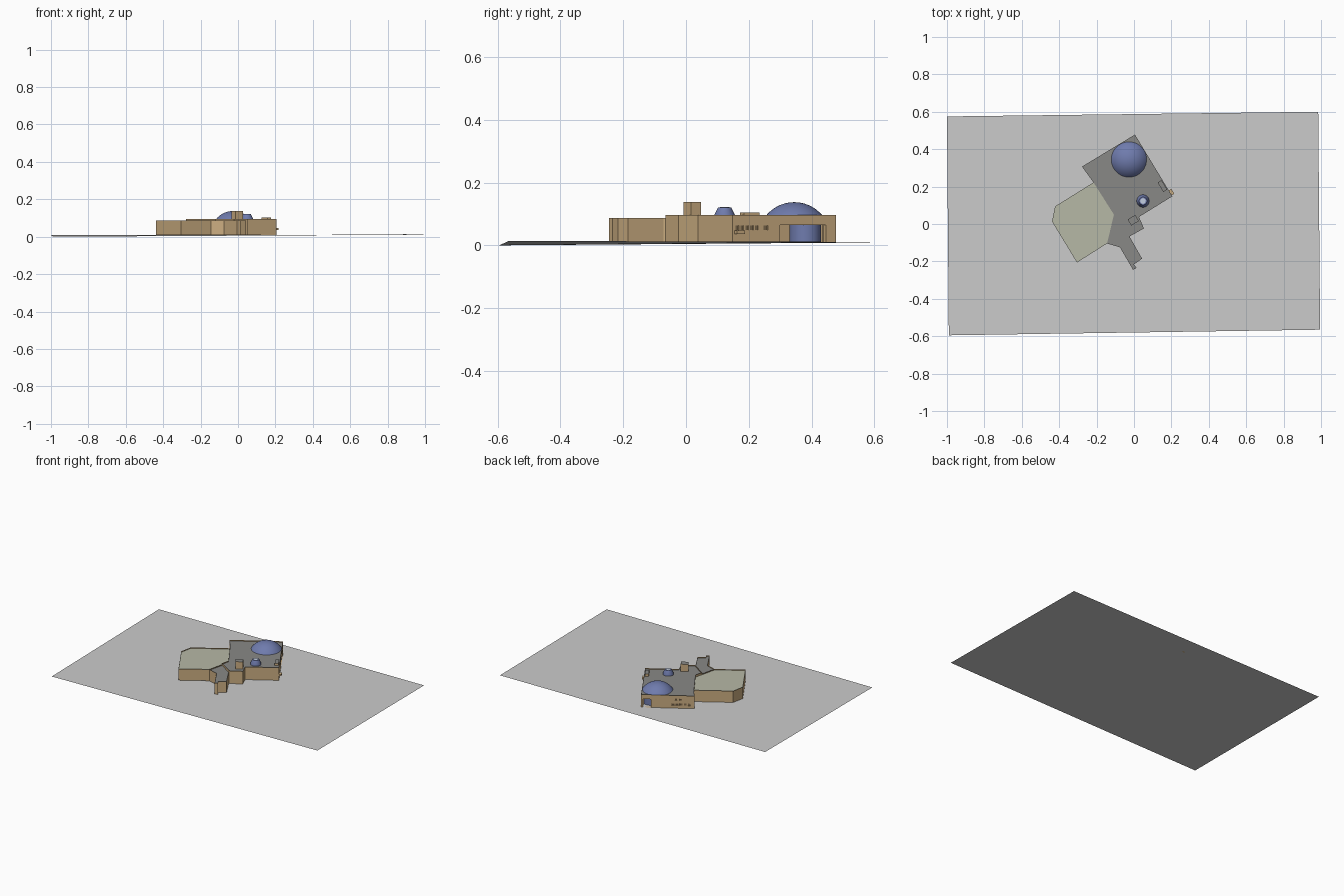
import bpy, bmesh, math
from mathutils import Vector

if "Cube" in bpy.data.objects:
    bpy.data.objects.remove(bpy.data.objects["Cube"])

def material(name, rgb):
    m = bpy.data.materials.new(name)
    m.diffuse_color = (*rgb, 1)
    m.use_nodes = True
    m.node_tree.nodes["Principled BSDF"].inputs["Base Color"].default_value = m.diffuse_color
    return m

TAN = material("tan_wall", (0.60, 0.42, 0.22))
DARK = material("window_brown", (0.22, 0.15, 0.08))
BLUE = material("blue_metal", (0.16, 0.20, 0.42))
LIGHT = material("skylight", (0.55, 0.62, 0.75))
ROOF = material("grey_roof", (0.25, 0.25, 0.24))
PALE = material("pale_roof", (0.47, 0.48, 0.38))
BASE = 0.009
TURN = math.radians(31)

def make(name, faces, mats=(), indices=None):
    """Object from a list of polygons given as point lists."""
    bm = bmesh.new()
    for i, pts in enumerate(faces):
        f = bm.faces.new([bm.verts.new(p) for p in pts])
        f.material_index = indices[i] if indices else 0
    bmesh.ops.remove_doubles(bm, verts=bm.verts, dist=1e-5)
    me = bpy.data.meshes.new(name)
    bm.to_mesh(me)
    bm.free()
    for m in mats:
        me.materials.append(m)
    ob = bpy.data.objects.new(name, me)
    bpy.context.collection.objects.link(ob)
    return ob

def wall(p, q, top, holes=()):
    """Wall sheet with rectangular openings (u0, u1, z0, z1, glazed)."""
    p, q = Vector((*p, 0)), Vector((*q, 0))
    d = (q - p).normalized()
    inward = Vector((-d.y, d.x, 0))
    pt = lambda u, z, dep=0: p + d * u + inward * dep + Vector((0, 0, z))
    us = sorted({0, (q - p).length, *[v for h in holes for v in h[:2]]})
    zs = sorted({BASE, top, *[v for h in holes for v in h[2:4]]})
    faces, idx = [], []
    for a, b in zip(us, us[1:]):
        for c, e in zip(zs, zs[1:]):
            um, zm = (a + b) / 2, (c + e) / 2
            if not any(h[0] < um < h[1] and h[2] < zm < h[3] for h in holes):
                faces.append([pt(a, c), pt(b, c), pt(b, e), pt(a, e)])
                idx.append(0)
    for a, b, c, e, glazed in holes:
        dep = 0.004 if glazed else 0.015
        ring = [(a, c), (b, c), (b, e), (a, e)]
        for r, s in zip(ring, ring[1:] + ring[:1]):
            faces.append([pt(*r), pt(*s), pt(*s, dep), pt(*r, dep)])
            idx.append(0)
        if glazed:
            faces.append([pt(*r, dep) for r in ring])
            idx.append(1)
    return faces, idx

def block(name, outline, top, roof_z, roof_mat, openings={}):
    """Walls around an outline with the roof sunk behind a parapet."""
    faces, idx = [], []
    for i, p in enumerate(outline):
        f, k = wall(p, outline[(i + 1) % len(outline)], top, openings.get(i, ()))
        faces += f
        idx += k
    make(name + "_walls", faces, [TAN, DARK], idx)
    make(name + "_roof", [[(x, y, roof_z) for x, y in outline]], [roof_mat])

def box(name, c, size, z0, z1, turn, roof=TAN):
    u = Vector((math.cos(turn), math.sin(turn))) * size[0] / 2
    v = Vector((-math.sin(turn), math.cos(turn))) * size[1] / 2
    c = Vector(c)
    r = [c - u - v, c + u - v, c + u + v, c - u + v]
    faces = [[(*r[i], z0), (*r[(i + 1) % 4], z0), (*r[(i + 1) % 4], z1), (*r[i], z1)] for i in range(4)]
    faces += [[(*p, z1) for p in r], [(*p, z0) for p in reversed(r)]]
    make(name, faces, [TAN, roof], [0, 0, 0, 0, 1, 0])

def revolve(name, c, profile, mat, n=40):
    """Surface of revolution from (radius, z) points, bottom to top."""
    def p(r, z, k):
        a = 2 * math.pi * (k % n) / n
        return (c[0] + r * math.cos(a), c[1] + r * math.sin(a), z)
    faces = []
    for (r0, z0), (r1, z1) in zip(profile, profile[1:]):
        for k in range(n):
            f = [p(r0, z0, k), p(r0, z0, k + 1)]
            f += [p(r1, z1, k + 1), p(r1, z1, k)] if r1 > 1e-4 else [p(0, z1, 0)]
            faces.append(f)
    if profile[-1][0] > 1e-4:
        faces.append([p(*profile[-1], k) for k in range(n)])
    ob = make(name, faces, [mat])
    bpy.context.view_layer.objects.active = ob
    ob.select_set(True)
    bpy.ops.object.shade_smooth_by_angle(angle=math.radians(35))
    ob.select_set(False)

# gently sloping site
make("site_ground", [[(-0.99, -0.595, 0), (0.995, -0.565, 0.014),
                      (0.985, 0.60, 0.011), (-1, 0.575, 0.009)]])

# main block: windows and a corner opening
A, B, C = (0.005, 0.478), (0.205, 0.148), (-0.278, 0.307)
back = [(0.012, 0.062, BASE, 0.065, False)]
back += [(u, u + 0.014, 0.062, 0.074, True) for u in (0.21, 0.24)]
back += [(u, u + 0.018, 0.028, 0.042, True) for u in (0.19, 0.215, 0.24, 0.265, 0.29)]
right = [(0.008, 0.024, 0.050, 0.064, True)]
right = [(0.385 - 0.347, 0.385 - 0.177, BASE, 0.065, False)]
right = [(0.178, 0.348, BASE, 0.065, False)]
right += [(0.012 + 0.018 * i, 0.024 + 0.018 * i, 0.049, 0.063, True) for i in range(5)]
right += [(0.116, 0.132, 0.049, 0.063, True)]
main = [A, C, (-0.215, 0.22), (-0.107, 0.05), (-0.12, 0.0), (-0.021, -0.065),
        (0.053, -0.024), (0.027, 0.038), B]
block("main_block", main, 0.096, 0.089, ROOF, {0: back, 8: right})

# pale roofed hall and entrance wing
hall = [(-0.209, 0.227), (-0.422, 0.094), (-0.438, 0.013), (-0.305, -0.206),
        (-0.144, -0.104), (-0.107, 0.05)]
block("hall", hall, 0.087, 0.081, PALE)
wing = [(-0.12, 0.0), (-0.144, -0.104), (-0.075, -0.125), (-0.005, -0.245), (0.013, -0.235),
        (0.0, -0.216), (0.043, -0.185), (-0.021, -0.072), (-0.021, -0.065)]
block("entrance_wing", wing, 0.087, 0.081, ROOF)

# recess behind the corner opening
e, n = Vector((0.518, -0.855)), Vector((0.855, 0.518))
s = Vector(A) + e * 0.215
t = s - n * 0.125
w = Vector(A) - n * 0.125
make("recess_walls", [[(*a, BASE), (*b, BASE), (*b, 0.089), (*a, 0.089)] for a, b in ((s, t), (t, w))], [TAN])
revolve("recess_drum", (0.0, 0.38), [(0.05, BASE), (0.05, 0.066)], BLUE)

# dome as a spherical cap
R, h, z0 = 0.116, 0.0485, 0.089
amax = math.acos(1 - h / R)
cap = [(R * math.sin(amax * (1 - i / 10)), z0 + h - R + R * math.cos(amax * (1 - i / 10))) for i in range(11)]
revolve("dome", (-0.027, 0.345), cap, BLUE, 48)

# cupola, tower, rooftop unit and wall projection
revolve("cupola", (0.048, 0.123), [(0.034, 0.089), (0.034, 0.095), (0.021, 0.121)], BLUE, 24)
revolve("cupola_skylight", (0.048, 0.123), [(0.015, 0.121), (0.015, 0.1225)], LIGHT, 24)
box("tower", (-0.004, 0.02), (0.047, 0.038), 0.08, 0.138, TURN, ROOF)
box("rooftop_unit", (0.152, 0.203), (0.024, 0.058), 0.085, 0.104, TURN, ROOF)
box("wall_projection", (0.199, 0.17), (0.02, 0.03), 0.036, 0.047, TURN)
